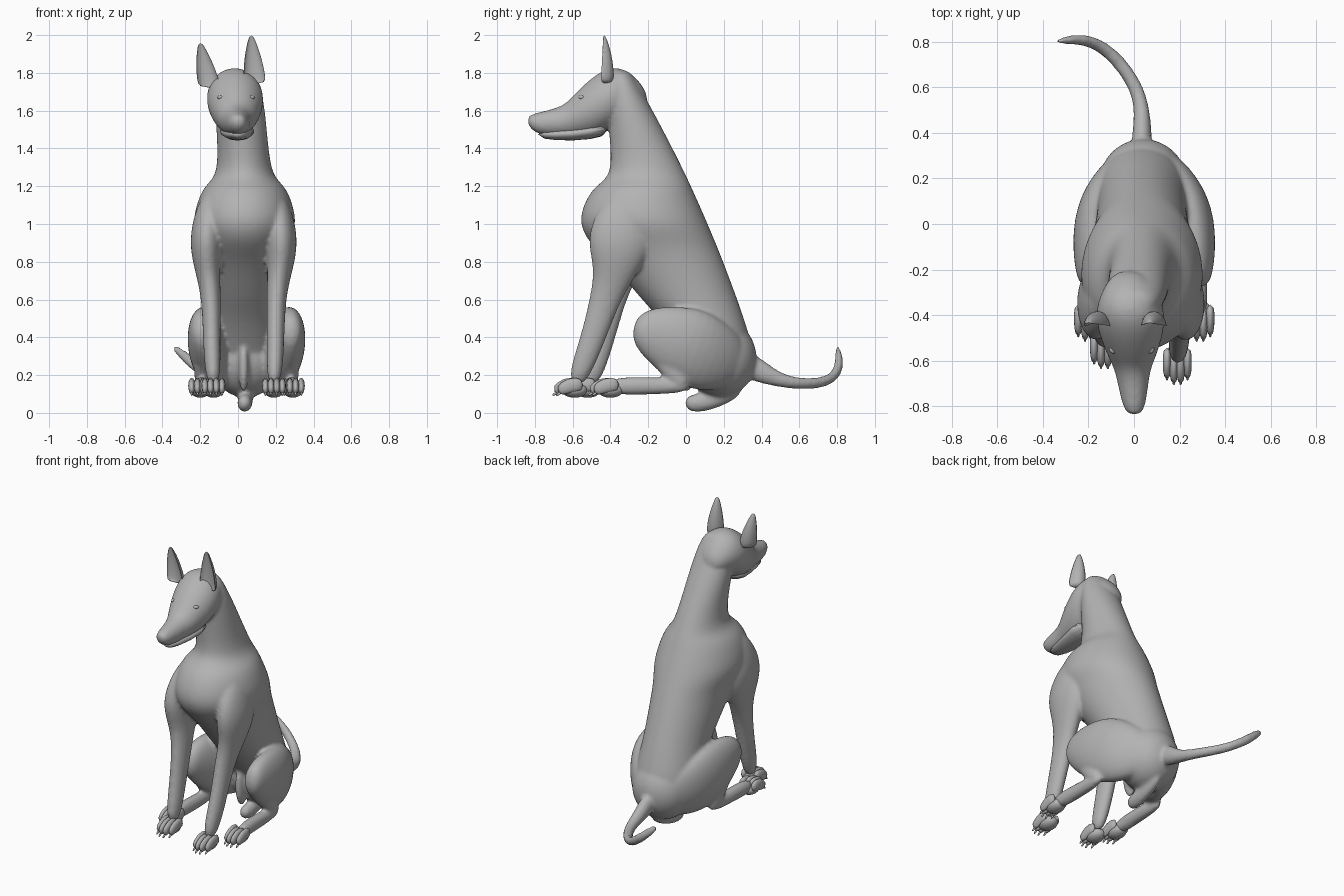
import bpy
import bmesh
import math
from mathutils import Vector

cube = bpy.data.objects.get("Cube")
if cube:
    bpy.data.objects.remove(cube, do_unlink=True)

GREY = .45
SHOULDER_MIDLINE = .03
HIP_MIDLINE = .045

coat = bpy.data.materials.new("grey coat")
coat.use_nodes = True
coat.diffuse_color = (GREY, GREY, GREY, 1)
shader = coat.node_tree.nodes["Principled BSDF"]
shader.inputs["Base Color"].default_value = coat.diffuse_color


def loft(bm, sections, axis=None, sides=16, front=1):
    """Skin elliptical sections (centre, half width, half depth) into a closed tube."""
    centres = [Vector(section[0]) for section in sections]
    last = len(centres) - 1
    rings = []
    for i, (_, width, thickness) in enumerate(sections):
        direction = centres[min(i + 1, last)] - centres[max(i - 1, 0)]
        normal = Vector(axis) if axis else direction.normalized()
        across = Vector((1, 0, 0))
        across = (across - normal * across.dot(normal)).normalized()
        depth = normal.cross(across)
        ring = []
        for k in range(sides):
            angle = math.tau * k / sides
            reach = math.sin(angle) * thickness
            if reach < 0:
                reach *= front
            offset = across * math.cos(angle) * width + depth * reach
            ring.append(bm.verts.new(centres[i] + offset))
        rings.append(ring)
    for low, high in zip(rings, rings[1:]):
        for k in range(sides):
            n = (k + 1) % sides
            bm.faces.new((low[k], low[n], high[n], high[k]))
    bm.faces.new(rings[0][::-1])
    bm.faces.new(rings[-1])


def limb(bm, joints, sides=16):
    """Loft joints (x, y, z, half depth); thicker joints are relatively flatter."""
    loft(bm, [((x, y, z), .02 + .4 * depth, depth) for x, y, z, depth in joints], sides=sides)


def ball(bm, centre, size):
    made = bmesh.ops.create_uvsphere(bm, u_segments=16, v_segments=12, radius=1)["verts"]
    bmesh.ops.scale(bm, vec=size, verts=made)
    bmesh.ops.translate(bm, vec=centre, verts=made)


def mirrored(joints, midline):
    return [(2 * midline - x, y, z, depth) for x, y, z, depth in joints]


def finish(bm, name, fuse=False):
    bmesh.ops.recalc_face_normals(bm, faces=bm.faces)
    mesh = bpy.data.meshes.new(name)
    bm.to_mesh(mesh)
    bm.free()
    mesh.materials.append(coat)
    mesh.shade_smooth()
    obj = bpy.data.objects.new(name, mesh)
    bpy.context.collection.objects.link(obj)
    rounding = obj.modifiers.new("round", "SUBSURF")
    rounding.levels = rounding.render_levels = 2 if fuse else 1
    if fuse:
        remesh = obj.modifiers.new("fuse", "REMESH")
        remesh.mode = "VOXEL"
        remesh.voxel_size = .012
        remesh.use_smooth_shade = True
        soften = obj.modifiers.new("soften", "SMOOTH")
        soften.factor = .5
        soften.iterations = 4


body = bmesh.new()


# Trunk and neck: height, front edge, half width; the back follows one long curve
def back_edge(z):
    return .45 - .23 * z - .1 * z * z - max(0, .3 - z)


trunk = [
    (.15, .08, .13), (.3, 0, .2), (.5, -.14, .2), (.6, -.24, .2), (.8, -.4, .22),
    (.9, -.52, .24), (1, -.57, .28), (1.1, -.55, .26), (1.2, -.49, .22),
    (1.25, -.4, .15), (1.4, -.4, .135), (1.6, -.42, .135), (1.75, -.42, .12),
    (1.82, -.4, .07),
]
slices = []
for z, chest, width in trunk:
    back = back_edge(z)
    lean = .035 - .08 * max(0, z - 1.3)
    slices.append(((lean, (chest + back) / 2, z), width, (back - chest) / 2))
loft(body, slices, axis=(0, 0, 1), sides=20)
ball(body, (.04, .18, .29), (.2, .2, .21))

# Skull and muzzle: distance forward, underside, top, half width
skull = [
    (-.84, 1.53, 1.57, .025), (-.8, 1.47, 1.59, .055), (-.65, 1.46, 1.62, .075),
    (-.6, 1.46, 1.68, .1), (-.5, 1.46, 1.78, .14), (-.4, 1.5, 1.84, .16),
    (-.3, 1.56, 1.82, .13), (-.2, 1.6, 1.7, .06),
]
slices = []
for y, under, top, width in skull:
    turn = -.04 * (y + .8)
    slices.append(((turn, y, (under + top) / 2), width, (top - under) / 2))
loft(body, slices, axis=(0, 1, 0))

# Forelegs: the right one is set further back toward the ground
foreleg = [
    (.18, -.27, 1.18, .1), (.22, -.33, 1, .17), (.23, -.36, .87, .17), (.22, -.38, .74, .11),
    (.2, -.43, .6, .08), (.2, -.5, .37, .065), (.19, -.59, .14, .055),
]
limb(body, foreleg)
right_foreleg = mirrored(foreleg, SHOULDER_MIDLINE)
limb(body, [(x, y + .1 * max(0, .9 - z), z, depth) for x, y, z, depth in right_foreleg])

# Hind legs: folded thigh, shin and flat foot
thigh = [(.28, -.28, .45, .06), (.28, -.2, .44, .14), (.26, 0, .36, .22),
         (.2, .15, .29, .2), (.1, .3, .26, .12)]
shin = [(.28, -.19, .42, .08), (.28, -.07, .21, .06), (.28, 0, .13, .04)]
foot = [(.28, .03, .14, .035), (.28, -.2, .145, .05), (.29, -.42, .14, .05)]
for part in (thigh, shin, foot):
    limb(body, part)
    limb(body, mirrored(part, HIP_MIDLINE))

# Belly ridge and tuck under the rump
ball(body, (.03, 0, .25), (.03, .06, .14))
limb(body, [(.04, .3, .13, .04), (.04, .1, .05, .055), (.03, -.01, .05, .045)])

# Tail sweeping round to the right and up
limb(body, [(.03, .3, .27, .09), (.04, .46, .18, .04), (.02, .6, .15, .03),
            (-.1, .76, .16, .03), (-.22, .82, .24, .03), (-.35, .8, .36, .01)])
finish(body, "body", fuse=True)

# Lower jaw, set under the muzzle to leave a lip line
jaw = bmesh.new()
loft(jaw, [((0, -.79, 1.475), .04, .025), ((0, -.6, 1.47), .075, .035),
           ((-.01, -.4, 1.51), .12, .05)], axis=(0, 1, 0))
finish(jaw, "lower_jaw")


# Cupped pricked ears narrowing to a tip
def make_ear(name, base, tip):
    ear = bmesh.new()
    sections = []
    for step in range(6):
        t = step / 5
        width = .05 * (1 - t ** 2) + .01
        sections.append((Vector(base).lerp(Vector(tip), t), width, width * 1.3))
    loft(ear, sections, axis=(0, 0, 1), front=-.5)
    finish(ear, name)


make_ear("left_ear", (.09, -.46, 1.74), (.07, -.44, 2))
make_ear("right_ear", (-.15, -.46, 1.72), (-.2, -.44, 1.96))

# Eyes and nose
for name, side in (("left_eye", 1), ("right_eye", -1)):
    eye = bmesh.new()
    ball(eye, (side * .08 - .01, -.55, 1.67), (.02, .02, .012))
    finish(eye, name)
nose = bmesh.new()
ball(nose, (0, -.81, 1.55), (.035, .02, .025))
finish(nose, "nose")

# Paws: four knuckled toes with a blunt claw each, over a pad
paws = {
    "left_front_paw": (.19, -.59), "right_front_paw": (-.13, -.52),
    "left_hind_paw": (.29, -.4), "right_hind_paw": (-.2, -.4),
}
for name, (px, py) in paws.items():
    paw = bmesh.new()
    for toe in range(4):
        spread = toe - 1.5
        x = px + spread * .03
        y = py - .02 * (abs(spread) < 1)
        loft(paw, [((x, y + .05, .15), .02, .04), ((x, y - .03, .15), .022, .045),
                   ((x, y - .09, .11), .016, .03)], sides=8)
        loft(paw, [((x, y - .07, .11), .01, .012), ((x, y - .1, .09), .006, .006)], sides=6)
    ball(paw, (px, py, .12), (.055, .07, .04))
    finish(paw, name)
